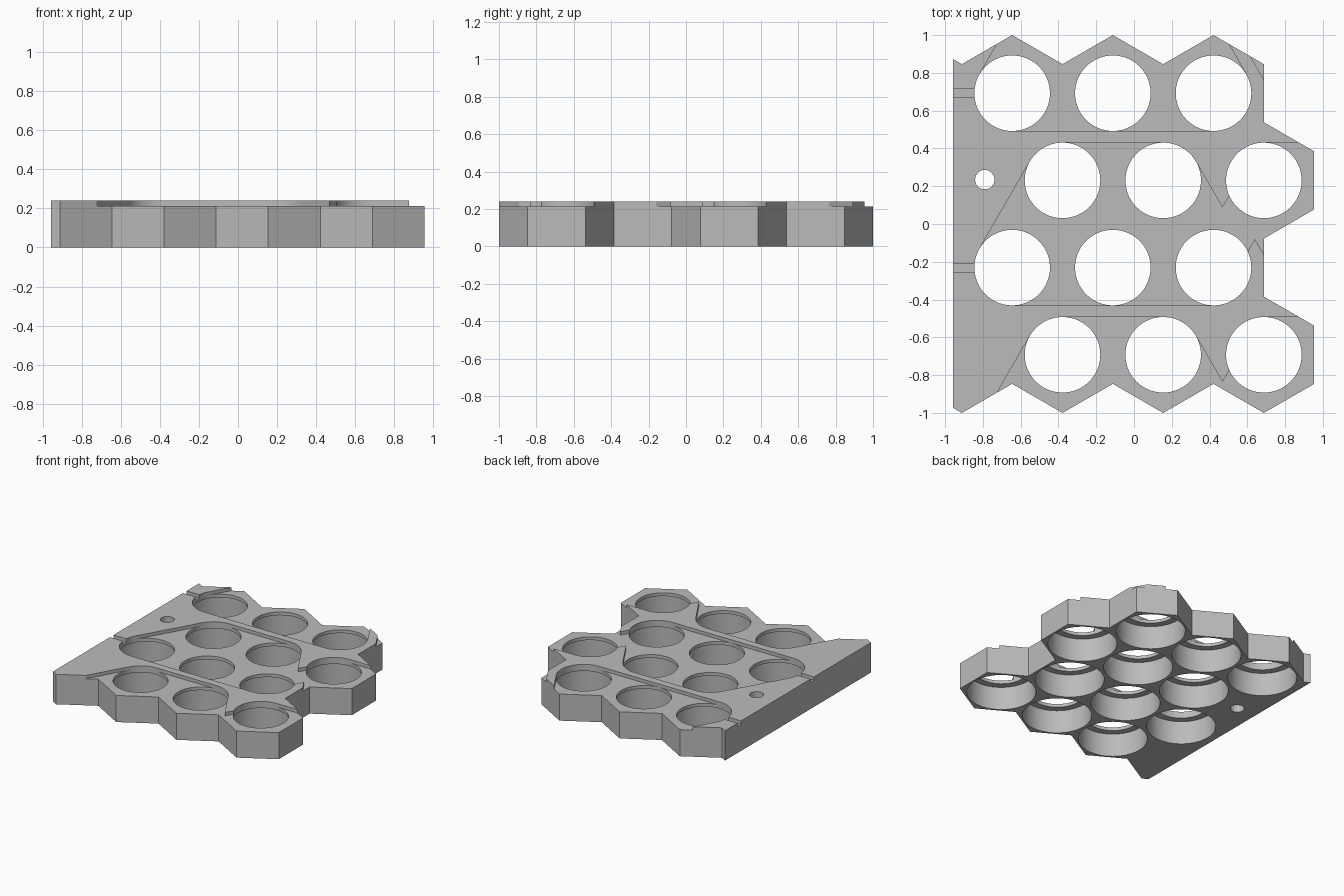
import bpy, bmesh
from math import cos, sin, pi, radians, tan

if "Cube" in bpy.data.objects:
    bpy.data.objects.remove(bpy.data.objects["Cube"], do_unlink=True)

A = 0.2665            # hexagon half width
R = A / cos(pi / 6)   # hexagon corner radius
ROW = 1.5 * R         # row spacing
LEFT = -0.957         # straight edge
TOP, FLOOR, LIP = 0.24, 0.213, 0.187
HOLE, CELL = 0.2, 0.253
X_EVEN, X_ODD = -0.645, -0.645 + A
YA, YB, YC, YD = (ROW * k for k in (1.5, 0.5, -0.5, -1.5))
SLOPE = tan(pi / 6)


def new_object(name, bm):
    bmesh.ops.recalc_face_normals(bm, faces=bm.faces)
    mesh = bpy.data.meshes.new(name)
    bm.to_mesh(mesh)
    bm.free()
    ob = bpy.data.objects.new(name, mesh)
    bpy.context.collection.objects.link(ob)
    return ob


def loft(bm, rings):
    """Closed solid through stacked rings of points."""
    loops = [[bm.verts.new(p) for p in ring] for ring in rings]
    n = len(loops[0])
    for lo, hi in zip(loops, loops[1:]):
        for i in range(n):
            j = (i + 1) % n
            bm.faces.new((lo[i], lo[j], hi[j], hi[i]))
    bm.faces.new(loops[0][::-1])
    bm.faces.new(loops[-1])


def prism(name, points, z0, z1):
    bm = bmesh.new()
    loft(bm, [[(x, y, z) for x, y in points] for z in (z0, z1)])
    return new_object(name, bm)


def stepped_bore(bm, cx, cy, steps, sides=72):
    loft(bm, [[(cx + r * cos(2 * pi * i / sides), cy + r * sin(2 * pi * i / sides), z)
               for i in range(sides)] for r, z in steps])


def rim(cx, cy, degrees):
    a = radians(degrees)
    return (cx + HOLE * cos(a), cy + HOLE * sin(a))


def along(p, dy, lean):
    """Point further along a line leaning 30 degrees from the y axis."""
    return (p[0] + lean * dy * SLOPE, p[1] + dy)


# Honeycomb outline with one straight side
h = R / 2
out = [(LEFT, YD - R + (X_ODD - 2 * A - LEFT) * SLOPE)]
for k in range(-1, 3):
    c = X_ODD + 2 * A * k
    out += [(c, YD - R), (c + A, YD - h)]
xi, xo = X_ODD + 4 * A, X_ODD + 5 * A
out += [(xo, YD + h), (xi, YC - h), (xi, YC + h), (xo, YB - h), (xo, YB + h),
        (xi, YA - h), (xi, YA + h)]
for k in (2, 1, 0):
    c = X_EVEN + 2 * A * k
    out += [(c, YA + R), (c - A, YA + h)]
out.append((LEFT, YA + h + (X_EVEN - A - LEFT) * SLOPE))
holder = prism("cell_holder", out, 0, TOP)

# Recesses for the connecting strips
e1, e3 = X_EVEN, X_EVEN + 4 * A
o1, o2, o3 = (X_ODD + 2 * A * k for k in range(3))
left_a, right_a = rim(e1, YA, 150), rim(e3, YA, 30)
left_d = rim(o1, YD, 150)
corner = (0.69, 0.76)
recesses = {
    "back_recess": [along(left_a, 0.45, 1), left_a, rim(e1, YA, 270), rim(e3, YA, 270),
                    right_a, along(right_a, 0.45, -1)],
    "back_corner_recess": [along(corner, -0.1, -1), (1.0, 0.66), (1.0, 1.1),
                           along(corner, 0.34, -1)],
    "middle_recess": [rim(o1, YB, 90), rim(o2, YB, 90), rim(o2, YB, 30), (0.468, 0.088),
                      (0.505, 0.15), rim(o3, YB, 90), (1.1, YB + HOLE), (1.1, -0.2),
                      (0.71, -0.2), (0.64, -0.08), (0.605, -0.14), rim(e3, YC, 270),
                      rim(e1, YC, 270), rim(e1, YC, 150), rim(o1, YB, 150)],
    "front_recess": [rim(o1, YD, 90), rim(o2, YD, 90), rim(o2, YD, 30), (0.468, -0.835),
                     (0.505, -0.773), rim(o3, YD, 90), (1.1, YD + HOLE), (1.1, -1.2),
                     along(left_d, -0.6, 1), left_d],
}
for name, y in (("back_slot", YA), ("front_slot", YC)):
    recesses[name] = [(-1.1, y - 0.023), (e1, y - 0.023), (e1, y + 0.023), (-1.1, y + 0.023)]
cutters = [prism(n, p, FLOOR, 0.4) for n, p in recesses.items()]

# Cell pockets with a retaining lip, and the screw hole
bm = bmesh.new()
for y, x0 in ((YA, X_EVEN), (YB, X_ODD), (YC, X_EVEN), (YD, X_ODD)):
    for k in range(3):
        stepped_bore(bm, x0 + 2 * A * k, y,
                     [(CELL, -0.1), (CELL, LIP), (HOLE, LIP), (HOLE, 0.4)])
stepped_bore(bm, -0.79, YB + 0.004, [(0.052, -0.1), (0.052, 0.4)], 14)
cutters.append(new_object("pocket_cutter", bm))

bpy.context.view_layer.objects.active = holder
for cutter in cutters:
    cutter.hide_render = True
    mod = holder.modifiers.new(cutter.name, "BOOLEAN")
    mod.operation = "DIFFERENCE"
    mod.solver = "EXACT"
    mod.object = cutter
    bpy.ops.object.modifier_apply(modifier=mod.name)
    bpy.data.objects.remove(cutter, do_unlink=True)

# Grey plastic
mat = bpy.data.materials.new("grey_plastic")
mat.use_nodes = True
grey = (0.5, 0.5, 0.5, 1)
mat.diffuse_color = grey
mat.node_tree.nodes["Principled BSDF"].inputs["Base Color"].default_value = grey
holder.data.materials.clear()
holder.data.materials.append(mat)

bpy.ops.object.select_all(action="DESELECT")
holder.select_set(True)
bpy.ops.object.shade_smooth_by_angle(angle=radians(20))
